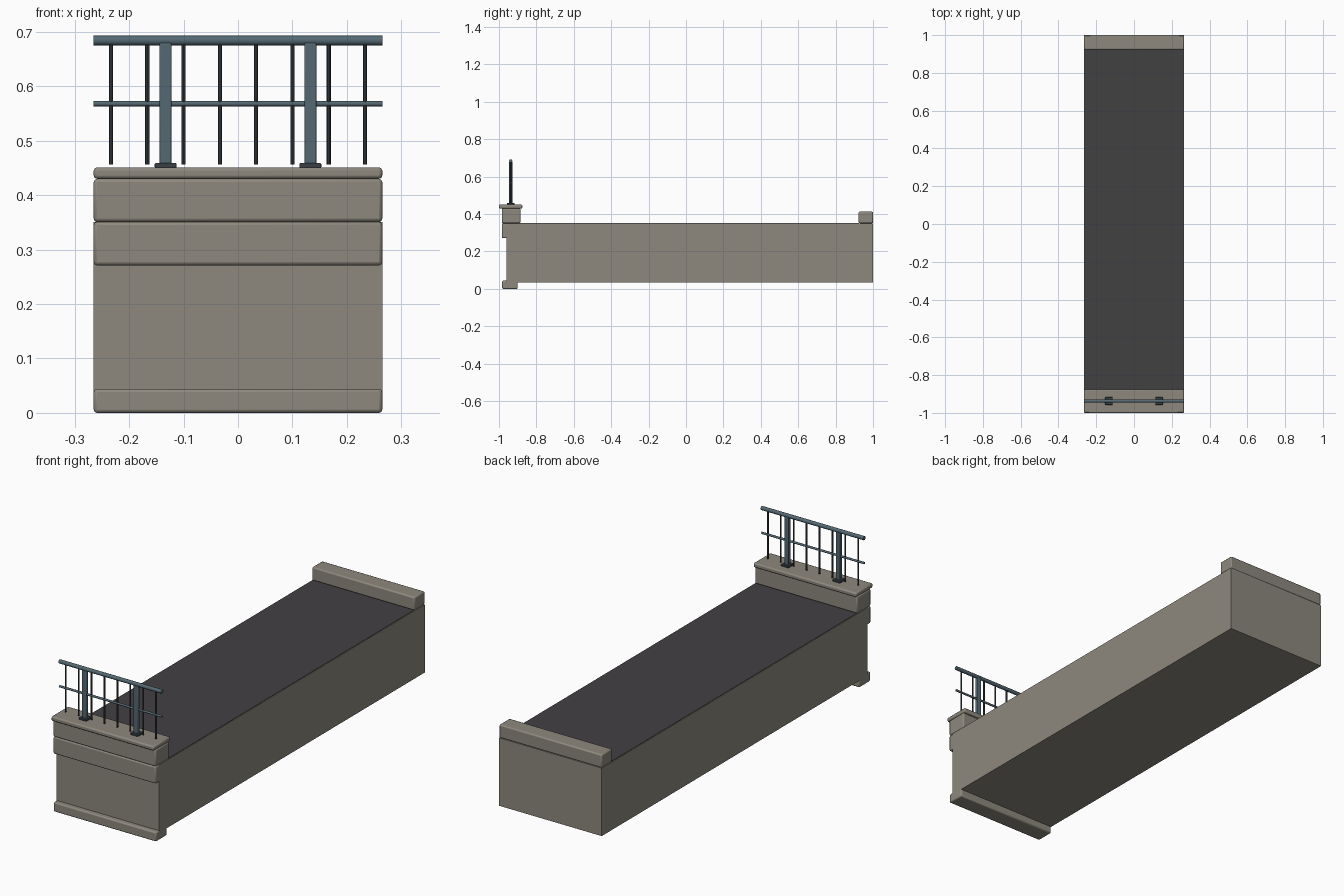
import bpy, math

if "Cube" in bpy.data.objects:
    bpy.data.objects.remove(bpy.data.objects["Cube"])

def mat(name, rgb):
    m = bpy.data.materials.new(name)
    m.diffuse_color = (*rgb, 1)
    m.use_nodes = True
    m.node_tree.nodes["Principled BSDF"].inputs["Base Color"].default_value = m.diffuse_color
    return m

STONE = mat("stone", (0.27, 0.25, 0.21))
ASPHALT = mat("asphalt", (0.055, 0.052, 0.055))
STEEL = mat("painted_steel", (0.09, 0.14, 0.17))
DARK = mat("dark_steel", (0.04, 0.05, 0.06))

def finish(o, name, m, bevel=0, segs=2):
    o.name = name
    o.data.materials.append(m)
    if bevel:
        b = o.modifiers.new("bevel", 'BEVEL')
        b.width, b.segments = bevel, segs
        b.limit_method = 'ANGLE'
    bpy.ops.object.shade_smooth_by_angle(angle=math.radians(35))
    return o

def box(name, x, y, z, m, bevel=0, segs=2):
    """Box from (min, max) pairs on each axis."""
    bpy.ops.mesh.primitive_cube_add(size=1, location=[sum(r) / 2 for r in (x, y, z)])
    o = bpy.context.object
    o.scale = [r[1] - r[0] for r in (x, y, z)]
    bpy.ops.object.transform_apply(location=False, rotation=False, scale=True)
    return finish(o, name, m, bevel, segs)

def rod(name, radius, length, loc, m, axis='Z', sides=12):
    rot = (0, math.pi / 2, 0) if axis == 'X' else (0, 0, 0)
    bpy.ops.mesh.primitive_cylinder_add(vertices=sides, radius=radius, depth=length,
                                        location=loc, rotation=rot)
    return finish(bpy.context.object, name, m)

W = 0.265
FULL = (-W, W)
RAIL_Y = -0.937

# main block and road surface
box("quay_body", FULL, (-0.96, 1.0), (0.036, 0.353), STONE)
box("road_surface", (-W + 0.003, W - 0.003), (-0.89, 0.925), (0.345, 0.355), ASPHALT)

# stone mouldings along the front, and the rear kerb
box("base_moulding", FULL, (-0.983, -0.9), (0.002, 0.046), STONE, 0.006)
box("front_band", FULL, (-0.985, -0.93), (0.273, 0.353), STONE, 0.006)
box("parapet", FULL, (-0.985, -0.885), (0.353, 0.432), STONE, 0.006)
box("coping", FULL, (-1.0, -0.875), (0.432, 0.453), STONE, 0.006)
box("rear_kerb", FULL, (0.923, 1.0), (0.353, 0.415), STONE, 0.006)

# railing: horizontal rails
rod("top_rail", 0.009, 2 * W, (0, RAIL_Y, 0.686), STEEL, 'X')
rod("middle_rail", 0.005, 2 * W, (0, RAIL_Y, 0.57), STEEL, 'X')

# railing: posts on base plates
for side, sx in (("left", -1), ("right", 1)):
    px = sx * 0.133
    box(f"{side}_post", (px - 0.011, px + 0.011), (RAIL_Y - 0.009, RAIL_Y + 0.009),
        (0.455, 0.682), STEEL, 0.003)
    box(f"{side}_post_plate", (px - 0.02, px + 0.02), (RAIL_Y - 0.02, RAIL_Y + 0.02),
        (0.452, 0.461), DARK, 0.002)

# railing: balusters
for i in range(8):
    rod(f"baluster_{i + 1}", 0.0038, 0.225, (-0.2333 + i * 0.06667, RAIL_Y, 0.5705), DARK, sides=8)

# stand on the ground
for o in bpy.context.scene.objects:
    o.location.z -= 0.002
